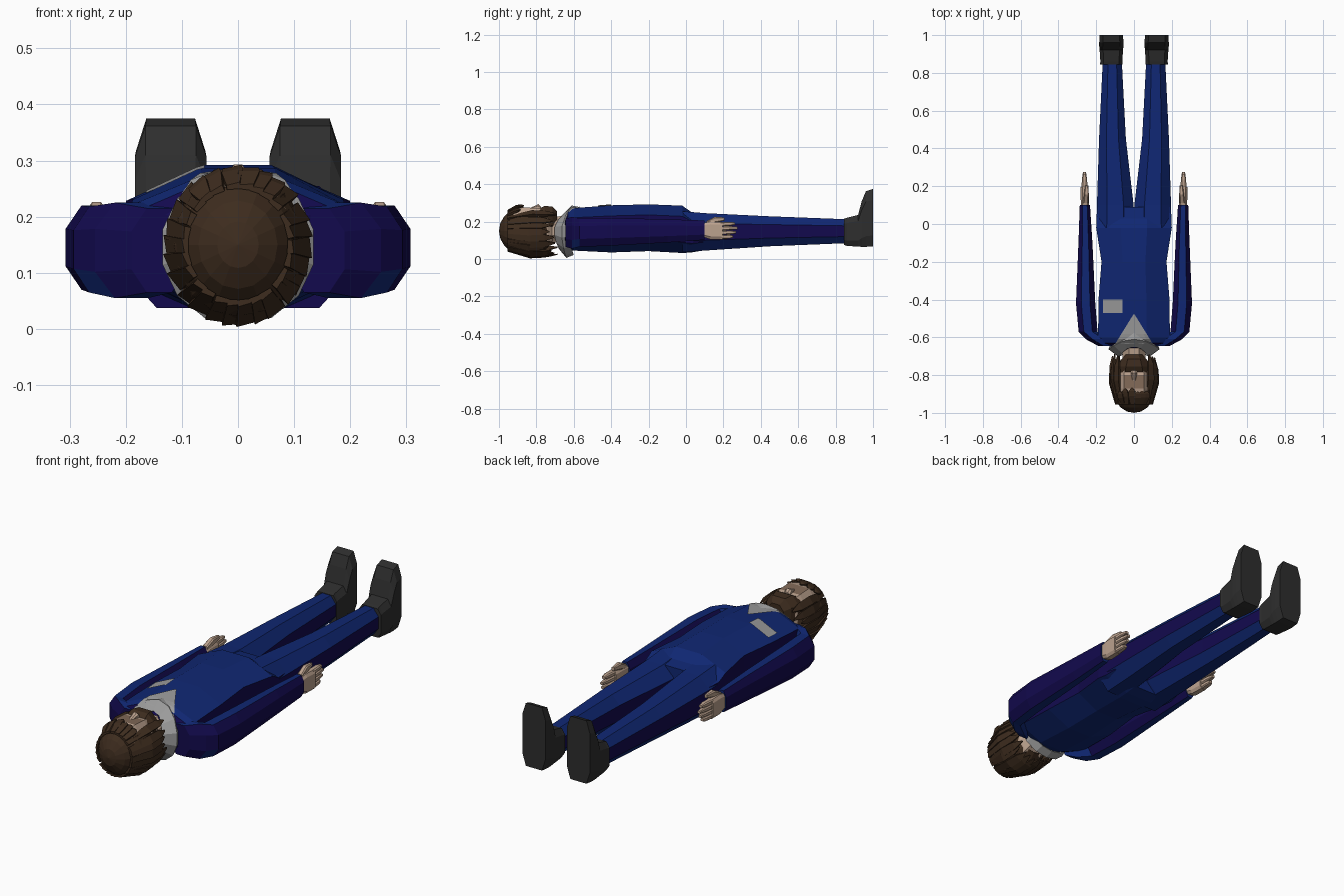
import bpy, bmesh, math, random
from mathutils import Vector
from mathutils.bvhtree import BVHTree

if "Cube" in bpy.data.objects:
    bpy.data.objects.remove(bpy.data.objects["Cube"])

random.seed(4)


def material(name, rgb):
    m = bpy.data.materials.new(name)
    m.diffuse_color = (*rgb, 1)
    m.use_nodes = True
    m.node_tree.nodes["Principled BSDF"].inputs["Base Color"].default_value = m.diffuse_color
    return m


BLUE = material("suit blue", (0.005, 0.02, 0.17))
NAVY = material("suit navy side", (0.006, 0.003, 0.075))
SKIN = material("skin", (0.50, 0.36, 0.27))
SHADE = material("eye shade", (0.22, 0.14, 0.095))
HAIR = material("hair brown", (0.047, 0.025, 0.013))
SHOE = material("shoe black", (0.027, 0.027, 0.027))
GREY = material("shirt grey", (0.33, 0.33, 0.33))


def finish(name, bm, mats, rule=None):
    bmesh.ops.recalc_face_normals(bm, faces=bm.faces[:])
    if rule:
        for f in bm.faces:
            f.material_index = int(rule(f))
    me = bpy.data.meshes.new(name)
    bm.to_mesh(me)
    bm.free()
    for m in mats:
        me.materials.append(m)
    ob = bpy.data.objects.new(name, me)
    bpy.context.collection.objects.link(ob)
    return ob


def skin_rings(bm, rings):
    """Bridge rings of equal length and cap both ends."""
    vs = [[bm.verts.new(p) for p in r] for r in rings]
    n = len(vs[0])
    for a, b in zip(vs, vs[1:]):
        for i in range(n):
            j = (i + 1) % n
            bm.faces.new((a[i], a[j], b[j], b[i]))
    bm.faces.new(vs[0])
    bm.faces.new(vs[-1])


def octagon(y, cx, z0, z1, rx, kx, kz):
    cz, rz = (z0 + z1) / 2, (z1 - z0) / 2
    pts = [(1, -kz), (1, kz), (kx, 1), (-kx, 1), (-1, kz), (-1, -kz), (-kx, -1), (kx, -1)]
    return [(cx + u * rx, y, cz + v * rz) for u, v in pts]


def loft(name, rows, mats, side=1, kx=0.45, kz=0.45, rule=None):
    """Rows: y, centre x, bottom z, top z, half width."""
    bm = bmesh.new()
    skin_rings(bm, [octagon(y, cx * side, z0, z1, rx, kx, kz) for y, cx, z0, z1, rx in rows])
    return finish(name, bm, mats, rule)


def suit_rule(f):
    return abs(f.normal.x) > 0.8 or f.normal.y < -0.6


SUIT = [BLUE, NAVY]

# Jacket body
torso = loft("jacket", [
    (-.665, 0, .08, .22, .075), (-.63, 0, .05, .262, .17), (-.60, 0, .045, .272, .19),
    (-.40, 0, .035, .287, .188), (-.20, 0, .042, .292, .172), (-.02, 0, .032, .285, .2),
    (.03, 0, .035, .25, .198), (.09, 0, .045, .242, .19)], SUIT, kx=.35, kz=.55, rule=suit_rule)

for s, label in ((-1, "left"), (1, "right")):
    # Trousers, sleeves and shoes
    loft("trouser_leg_" + label, [
        (-.02, .1, .037, .255, .099), (.1, .099, .045, .245, .097),
        (.45, .114, .068, .228, .071), (.87, .115, .085, .212, .05)], SUIT, s, rule=suit_rule)
    loft("sleeve_" + label, [
        (-.645, .14, .065, .215, .05), (-.61, .19, .055, .225, .065), (-.57, .243, .065, .218, .05),
        (-.42, .256, .07, .22, .051), (-.1, .257, .088, .212, .037),
        (.1, .26, .102, .206, .027)], SUIT, s, rule=suit_rule)
    loft("shoe_" + label, [
        (.845, .12, .075, .215, .06), (.86, .12, .07, .22, .058), (.92, .12, .066, .235, .062),
        (.94, .12, .065, .31, .064), (.962, .12, .065, .362, .064),
        (1.0, .12, .068, .375, .062)], [SHOE], s, kx=.7, kz=.62)
    # Hands
    loft("palm_" + label, [
        (.085, .26, .12, .19, .02), (.13, .26, .105, .2, .022), (.195, .262, .105, .197, .02)],
        [SKIN], s, .6, .7)
    for i, tip in enumerate((.25, .268, .275, .262)):
        z = .117 + i * .023
        loft(f"finger_{i + 1}_{label}", [
            (.185, .262, z - .0115, z + .0115, .016), (.235, .262, z - .008, z + .013, .014),
            (tip, .262, z - .004, z + .009, .008)], [SKIN], s, .6, .6)
    loft("thumb_" + label, [
        (.11, .256, .18, .203, .014), (.155, .252, .192, .226, .013),
        (.205, .25, .205, .222, .008)], [SKIN], s, .6, .6)

# Neck
loft("neck", [(-.76, 0, .09, .22, .06), (-.61, 0, .085, .235, .06)], [SKIN])

# Flared collar, open band that dips at the chest
bm = bmesh.new()
N = 14
bands = []
for rx, rz, y, cz in ((.082, .095, -.705, .15), (.138, .14, -.665, .146), (.125, .128, -.625, .15)):
    ring = []
    for i in range(N):
        a = 2 * math.pi * i / N + math.pi / 2
        dip = .055 * max(0, math.sin(a)) ** 2 + .025 * max(0, -math.sin(a)) ** 2
        ring.append(bm.verts.new((rx * math.cos(a), y + dip, cz + rz * math.sin(a))))
    bands.append(ring)
for a, b in zip(bands, bands[1:]):
    for i in range(N):
        j = (i + 1) % N
        bm.faces.new((a[i], a[j], b[j], b[i]))
collar = finish("collar", bm, [GREY])
sol = collar.modifiers.new("thickness", "SOLIDIFY")
sol.thickness = .006

# Thin plates draped over the jacket: shirt front and chest badge
src = bmesh.new()
src.from_mesh(torso.data)
tree = BVHTree.FromBMesh(src)
src.free()


def draped(name, cx, y0, y1, w0, w1):
    bm = bmesh.new()
    rows, cols = 6, 8
    grid = []
    for r in range(rows + 1):
        t = r / rows
        line = []
        for c in range(cols + 1):
            p = Vector((cx + (c / cols * 2 - 1) * (w0 + (w1 - w0) * t), y0 + (y1 - y0) * t, 1))
            hit = tree.ray_cast(p, Vector((0, 0, -1)))[0]
            p.z = (hit.z if hit else .2) + .005
            line.append(bm.verts.new(p))
        grid.append(line)
    for r in range(rows):
        for c in range(cols):
            bm.faces.new((grid[r][c], grid[r][c + 1], grid[r + 1][c + 1], grid[r + 1][c]))
    return finish(name, bm, [GREY])


draped("shirt_front", 0, -.635, -.48, .1, .004)
draped("chest_badge", -.112, -.47, -.40, .052, .052)

# Head with a shaded eye band
loft("head", [
    (-.96, 0, .09, .225, .06), (-.92, 0, .06, .266, .085), (-.87, 0, .05, .276, .092),
    (-.80, 0, .05, .272, .092), (-.74, 0, .07, .262, .08), (-.71, 0, .1, .24, .055)],
    [SKIN, SHADE], kx=.58, kz=.5,
    rule=lambda f: f.normal.z > .9 and -.87 < f.calc_center_median().y < -.80)
loft("nose", [(-.835, 0, .26, .272, .008), (-.79, 0, .26, .293, .016),
              (-.775, 0, .25, .28, .014)], [SKIN])

# Beard around the jaw
loft("beard", [(-.785, 0, .13, .268, .094), (-.755, 0, .13, .284, .085),
               (-.715, 0, .14, .28, .066), (-.69, 0, .16, .255, .042)], [HAIR], kx=.5)

# Hair cap: ellipsoid with its pole on the crown, opened at the face and neck
bm = bmesh.new()
bmesh.ops.create_uvsphere(bm, u_segments=16, v_segments=10, radius=1)
for v in bm.verts:
    x, y, z = v.co
    v.co = (x * .12, -.85 - z * .15, .15 + y * .134)
cut = [f for f in bm.faces if (c := f.calc_center_median()).y > -.74
       or (c.z > .2 and c.y > -.92 and abs(c.x) < .085)]
bmesh.ops.delete(bm, geom=cut, context="FACES")
cap = finish("hair_cap", bm, [HAIR])
sol = cap.modifiers.new("thickness", "SOLIDIFY")
sol.thickness = .012

# Ragged locks all round, short above the face and long at the nape
bm = bmesh.new()
COUNT = 26
for i in range(COUNT):
    a = 2 * math.pi * i / COUNT + random.uniform(-.06, .06)
    fringe = math.sin(a) > .72
    tip = random.uniform(-.89, -.865) if fringe else random.uniform(-.735, -.68)
    start = -.955
    rings = []
    for t, k, w, h in ((0, .77, .012, .006), (.5, 1.02, .019, .008), (.8, 1.0, .017, .007), (1, .93, .003, .003)):
        if fringe:
            k = (.78, .95, 1.0, 1.0)[len(rings)]
        rad = Vector((math.cos(a) * .122, 0, math.sin(a) * .135)) * k
        out = rad.normalized()
        tan = Vector((-out.z, 0, out.x))
        c = Vector((0, start + (tip - start) * t, .15)) + rad
        rings.append([c + tan * w * u + out * h * v
                      for u, v in ((-1, -1), (1, -1), (1, .3), (-1, 1))])
    skin_rings(bm, rings)
finish("hair_locks", bm, [HAIR])
